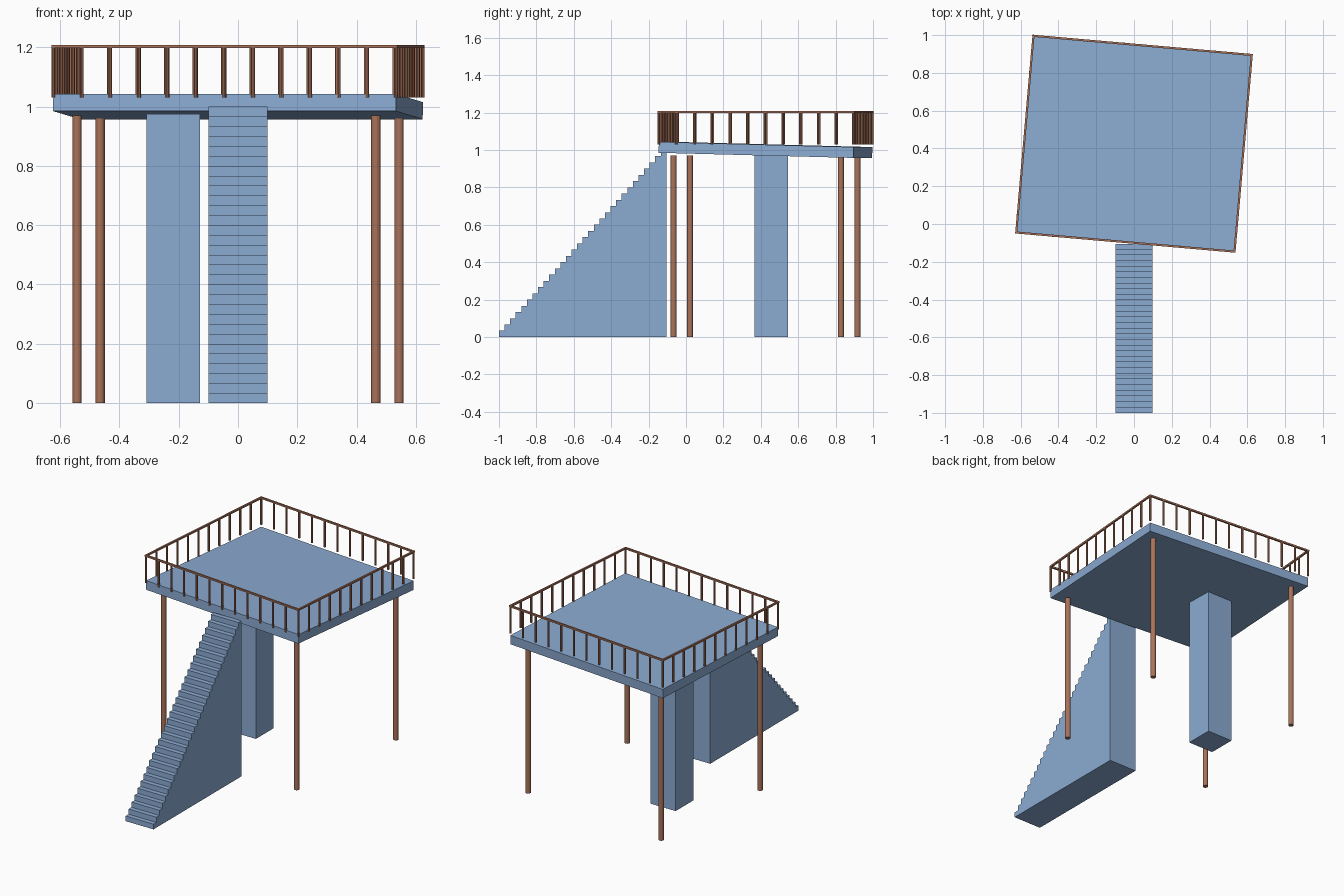
import bpy, bmesh
from math import radians
from mathutils import Matrix, Vector

if "Cube" in bpy.data.objects:
    bpy.data.objects.remove(bpy.data.objects["Cube"])


def make_material(name, rgb):
    m = bpy.data.materials.new(name)
    m.use_nodes = True
    m.diffuse_color = (*rgb, 1)
    m.node_tree.nodes["Principled BSDF"].inputs["Base Color"].default_value = (*rgb, 1)
    return m


BLUE = make_material("soft_blue", (0.26, 0.41, 0.65))
BROWN = make_material("copper_brown", (0.40, 0.17, 0.10))

# Shared frame of the turned platform
W, D = 1.16, 1.045
FRAME = Matrix.Translation((0, 0.425, 0)) @ Matrix.Rotation(radians(-5), 4, "Z")


def finish(name, bm, mat):
    bmesh.ops.recalc_face_normals(bm, faces=bm.faces[:])
    mesh = bpy.data.meshes.new(name)
    bm.to_mesh(mesh)
    bm.free()
    mesh.materials.append(mat)
    ob = bpy.data.objects.new(name, mesh)
    bpy.context.scene.collection.objects.link(ob)
    return ob


def box(name, size, matrix, mat):
    bm = bmesh.new()
    bmesh.ops.create_cube(bm, size=1, matrix=matrix @ Matrix.Diagonal((*size, 1)))
    return finish(name, bm, mat)


def post(name, x, y, z0, z1, radius, sides):
    bm = bmesh.new()
    bmesh.ops.create_cone(bm, cap_ends=True, segments=sides, radius1=radius,
                          radius2=radius, depth=z1 - z0,
                          matrix=FRAME @ Matrix.Translation((x, y, (z0 + z1) / 2)))
    return finish(name, bm, BROWN)


# Deck slab, sloping slightly down to the back
tilt = Matrix.Translation((0, 0, 1.0)) @ Matrix.Rotation(radians(-1.5), 4, "X")
box("deck", (W, D, 0.058), FRAME @ tilt, BLUE)

# Support column
box("column", (0.18, 0.18, 0.985), Matrix.Translation((-0.218, 0.455, 0.4925)), BLUE)

# Solid staircase: stepped side profile extruded across its width
STEPS, Y0, Y1, HALF = 30, -1.0, -0.105, 0.099
run, rise = (Y1 - Y0) / STEPS, 1.0 / STEPS
profile = [(Y0, 0)]
for i in range(STEPS):
    profile += [(Y0 + i * run, (i + 1) * rise), (Y0 + (i + 1) * run, (i + 1) * rise)]
profile.append((Y1, 0))
bm = bmesh.new()
side = bm.faces.new([bm.verts.new((-HALF, y, z)) for y, z in profile])
ext = bmesh.ops.extrude_face_region(bm, geom=[side], use_keep_orig=True)
bmesh.ops.translate(bm, vec=Vector((2 * HALF, 0, 0)),
                    verts=[g for g in ext["geom"] if isinstance(g, bmesh.types.BMVert)])
finish("staircase", bm, BLUE)

# Four round legs
for sx, x_name in ((-1, "right"), (1, "left")):
    for sy, y_name in ((-1, "front"), (1, "back")):
        post(f"{y_name}_{x_name}_leg", sx * 0.506, sy * 0.449, 0, 0.97, 0.016, 16)

# Level handrails on all four edges
T = 0.011
for s, x_name, y_name in ((-1, "right", "front"), (1, "left", "back")):
    box(f"{y_name}_handrail", (W + T, T, T),
        FRAME @ Matrix.Translation((0, s * D / 2, 1.203)), BROWN)
    box(f"{x_name}_handrail", (T, D - T, T),
        FRAME @ Matrix.Translation((s * W / 2, 0, 1.203)), BROWN)

# Balusters, evenly spaced, corners placed once
NX, NY = 12, 11
spots = [(-W / 2 + W * i / NX, s * D / 2) for s in (-1, 1) for i in range(NX + 1)]
spots += [(s * W / 2, -D / 2 + D * i / NY) for s in (-1, 1) for i in range(1, NY)]
for n, (x, y) in enumerate(spots):
    post(f"baluster_{n + 1}", x, y, 1.03, 1.2, 0.0065, 8)
